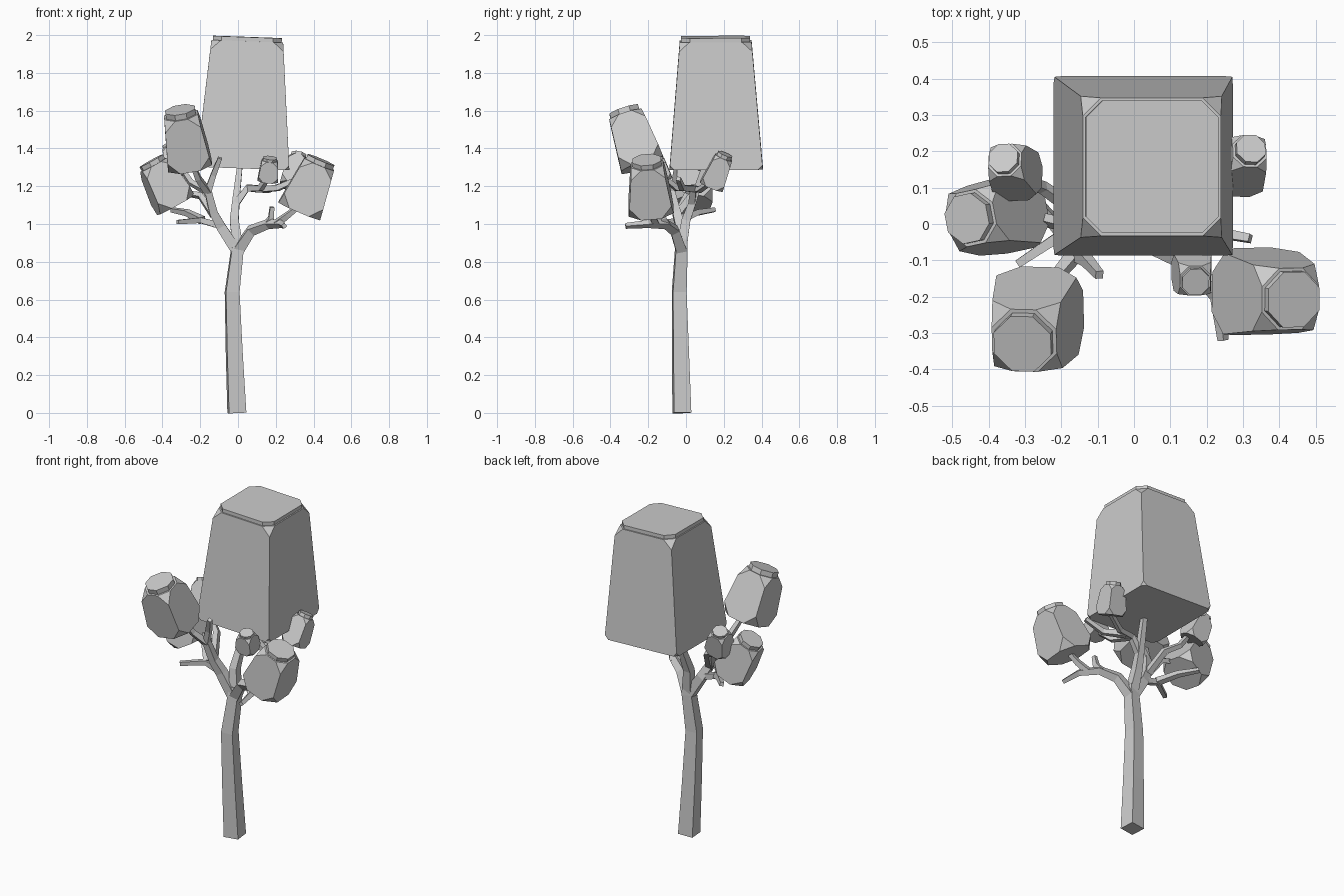
import bpy
import bmesh
import math
from mathutils import Vector, Matrix

cube = bpy.data.objects.get("Cube")
if cube:
    bpy.data.objects.remove(cube, do_unlink=True)

grey = bpy.data.materials.new("plain_grey")
grey.use_nodes = True
grey.diffuse_color = (0.6, 0.6, 0.6, 1)
grey.node_tree.nodes["Principled BSDF"].inputs["Base Color"].default_value = (0.6, 0.6, 0.6, 1)


def finish(bm, name):
    bmesh.ops.recalc_face_normals(bm, faces=bm.faces)
    mesh = bpy.data.meshes.new(name)
    bm.to_mesh(mesh)
    bm.free()
    mesh.materials.append(grey)
    obj = bpy.data.objects.new(name, mesh)
    bpy.context.collection.objects.link(obj)
    return obj


def limb(name, points, start, end, spin=0.0):
    """Square section swept along a path, tapering from start to end half width."""
    bm = bmesh.new()
    pts = [Vector(p) for p in points]
    last = len(pts) - 1
    side = Vector((math.cos(spin), math.sin(spin), 0))
    if abs((pts[1] - pts[0]).normalized().dot(side)) > 0.9:
        side = Vector((0, 1, 0))
    rings = []
    for i, p in enumerate(pts):
        along = (pts[min(i + 1, last)] - pts[max(i - 1, 0)]).normalized()
        side = (side - along * side.dot(along)).normalized()
        up = along.cross(side)
        r = start + (end - start) * i / last
        rings.append([bm.verts.new(p + side * a * r + up * b * r)
                      for a, b in ((1, 1), (-1, 1), (-1, -1), (1, -1))])
    for lo, hi in zip(rings, rings[1:]):
        for k in range(4):
            n = (k + 1) % 4
            bm.faces.new((lo[k], lo[n], hi[n], hi[k]))
    bm.faces.new(rings[0])
    bm.faces.new(rings[-1])
    return finish(bm, name)


def foliage(name, base, tip, low, high, cut_low, cut_high, cap, spin=0.0):
    """Tapered block with cut corners and a thin raised cap, aimed from base to tip."""
    base, tip = Vector(base), Vector(tip)
    axis = tip - base
    height = axis.length - cap
    bm = bmesh.new()
    bmesh.ops.create_cube(bm, size=2)
    for v in bm.verts:
        w = high if v.co.z > 0 else low
        v.co = (v.co.x * w, v.co.y * w, height if v.co.z > 0 else 0)
    for top, cut in ((True, cut_high), (False, cut_low)):
        corners = [v for v in bm.verts if (v.co.z > height * 0.99 if top else v.co.z < height * 0.01)]
        bmesh.ops.bevel(bm, geom=corners, offset=cut, segments=1, affect='VERTICES')
    # Raised cap
    bm.normal_update()
    lid = max(bm.faces, key=lambda f: f.calc_center_median().z)
    bmesh.ops.inset_region(bm, faces=[lid], thickness=cap * 0.35, use_even_offset=True)
    lid = max(bm.faces, key=lambda f: (round(f.calc_center_median().z, 4), f.calc_area()))
    out = bmesh.ops.extrude_face_region(bm, geom=[lid])
    raised = [g for g in out["geom"] if isinstance(g, bmesh.types.BMVert)]
    bmesh.ops.translate(bm, verts=raised, vec=(0, 0, cap))
    if lid.is_valid:
        bmesh.ops.delete(bm, geom=[lid], context='FACES_ONLY')
    turn = Vector((0, 0, 1)).rotation_difference(axis).to_matrix().to_4x4()
    bm.transform(Matrix.Translation(base) @ turn @ Matrix.Rotation(spin, 4, 'Z'))
    return finish(bm, name)


# Trunk
limb("trunk", [(-0.006, -0.022, 0), (-0.02, -0.029, 0.32), (-0.031, -0.036, 0.64),
               (-0.004, -0.025, 0.86), (0, -0.022, 0.92)], 0.046, 0.026, 0.1)

# Main limbs
limb("left_limb", [(-0.002, -0.025, 0.85), (-0.09, -0.03, 0.985), (-0.13, -0.05, 1.06),
                   (-0.16, -0.08, 1.18)], 0.029, 0.018)
limb("middle_limb", [(0, -0.025, 0.87), (-0.02, 0, 1.02), (-0.01, 0.04, 1.13),
                     (0.01, 0.1, 1.31)], 0.028, 0.014)
limb("right_limb", [(0, -0.025, 0.86), (0.07, -0.06, 0.965), (0.16, -0.11, 1.0),
                    (0.23, -0.2, 1.0), (0.245, -0.32, 0.99)], 0.028, 0.011)

# Side branches
branches = {
    "left_upper_twig": [(-0.16, -0.08, 1.17), (-0.13, -0.1, 1.26), (-0.095, -0.14, 1.35)],
    "front_left_branch": [(-0.16, -0.08, 1.17), (-0.21, -0.14, 1.24), (-0.25, -0.2, 1.34)],
    "left_low_branch": [(-0.09, -0.03, 0.99), (-0.2, -0.03, 1.02), (-0.32, -0.11, 1.01)],
    "left_branch": [(-0.13, -0.05, 1.05), (-0.2, 0, 1.15), (-0.32, 0.03, 1.17)],
    "back_left_branch": [(-0.13, -0.05, 1.05), (-0.18, 0.05, 1.18), (-0.25, 0.1, 1.22), (-0.31, 0.12, 1.31)],
    "back_left_twig": [(-0.19, -0.03, 1.02), (-0.27, 0.06, 1.06), (-0.35, 0.15, 1.075)],
    "back_right_branch": [(-0.01, 0.03, 1.11), (0.05, 0.04, 1.19), (0.16, 0.07, 1.18), (0.28, 0.13, 1.22)],
    "front_branch": [(0.06, 0.04, 1.19), (0.12, -0.05, 1.19), (0.16, -0.12, 1.25)],
    "right_twig": [(0.1, 0.05, 1.185), (0.21, -0.02, 1.19), (0.32, -0.04, 1.24)],
    "right_upper_twig": [(0.15, -0.1, 0.995), (0.175, -0.12, 1.03), (0.18, -0.13, 1.09)],
    "front_right_branch": [(0.2, -0.16, 1.0), (0.26, -0.18, 1.045), (0.33, -0.19, 1.1)],
}
for name, path in branches.items():
    limb(name, path, 0.018, 0.011)

# Foliage blocks
foliage("crown_foliage", (0.025, 0.16, 1.295), (0.05, 0.157, 1.99), 0.247, 0.19, 0.025, 0.05, 0.022)
foliage("front_left_foliage", (-0.255, -0.23, 1.31), (-0.307, -0.33, 1.605), 0.118, 0.09, 0.065, 0.055, 0.03)
foliage("left_foliage", (-0.33, 0.03, 1.1), (-0.46, 0.015, 1.335), 0.105, 0.075, 0.06, 0.045, 0.025, 0.2)
foliage("front_right_foliage", (0.325, -0.185, 1.07), (0.44, -0.208, 1.34), 0.12, 0.085, 0.065, 0.05, 0.025)
foliage("back_right_foliage", (0.285, 0.135, 1.2), (0.322, 0.208, 1.37), 0.065, 0.047, 0.035, 0.028, 0.02)
foliage("front_foliage", (0.158, -0.125, 1.23), (0.17, -0.16, 1.35), 0.055, 0.042, 0.03, 0.025, 0.014)
foliage("back_left_foliage", (-0.315, 0.125, 1.27), (-0.36, 0.182, 1.42), 0.065, 0.047, 0.035, 0.028, 0.018)
